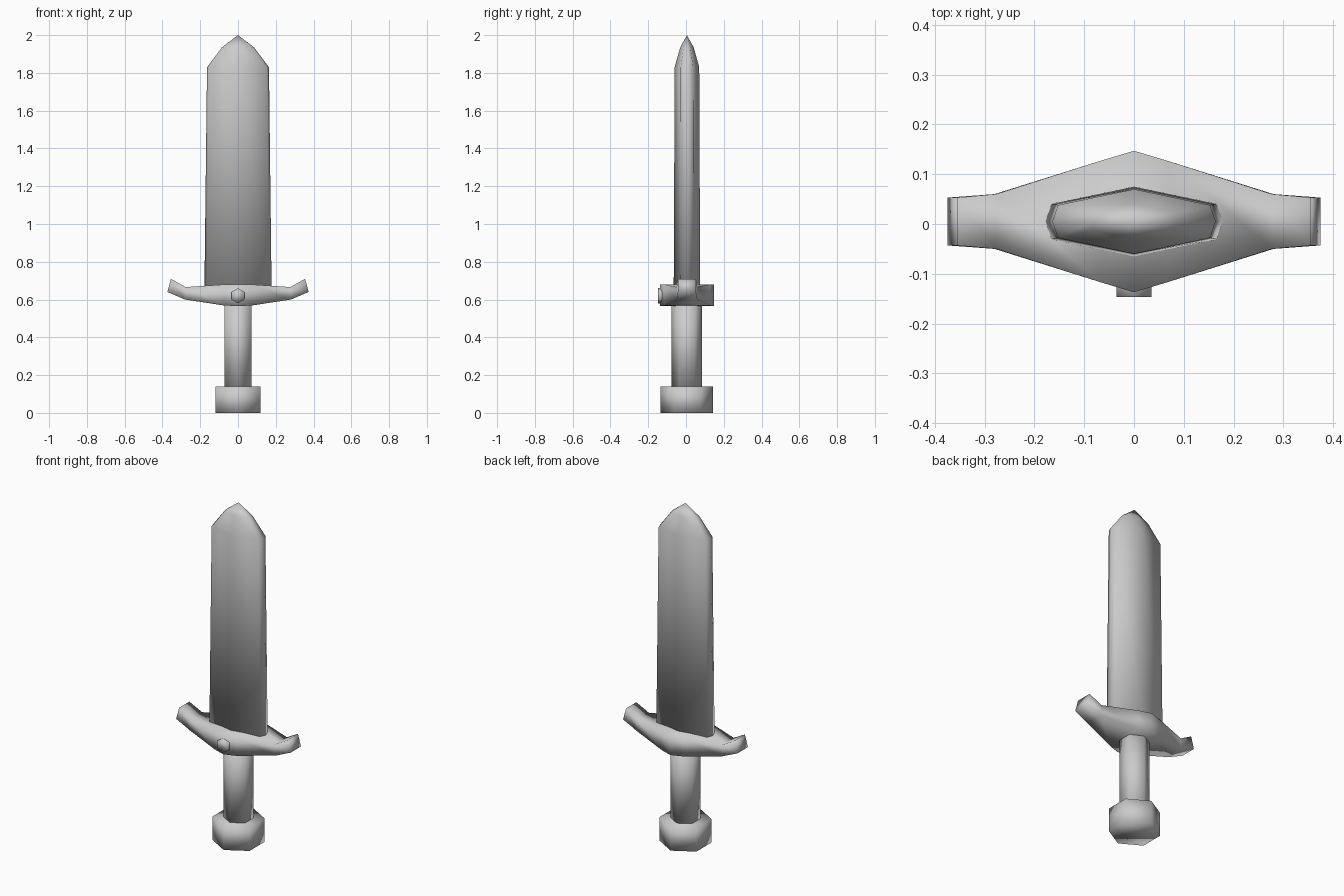
import bpy, bmesh, math

if "Cube" in bpy.data.objects:
    bpy.data.objects.remove(bpy.data.objects["Cube"])

CY = 0.005  # depth centre of the main body

steel = bpy.data.materials.new("plain_grey")
steel.diffuse_color = (0.6, 0.6, 0.6, 1)
steel.use_nodes = True
steel.node_tree.nodes["Principled BSDF"].inputs["Base Color"].default_value = steel.diffuse_color


def loft(name, rings, tip=None):
    """Skin equal-length rings of points, capped at both ends or closed to a tip."""
    bm = bmesh.new()
    loops = [[bm.verts.new(p) for p in ring] for ring in rings]
    n = len(loops[0])
    for a, b in zip(loops, loops[1:]):
        for i in range(n):
            j = (i + 1) % n
            bm.faces.new((a[i], a[j], b[j], b[i]))
    bm.faces.new(loops[0][::-1])
    if tip:
        t = bm.verts.new(tip)
        for i in range(n):
            bm.faces.new((loops[-1][i], loops[-1][(i + 1) % n], t))
    else:
        bm.faces.new(loops[-1])
    bmesh.ops.recalc_face_normals(bm, faces=bm.faces[:])
    mesh = bpy.data.meshes.new(name)
    bm.to_mesh(mesh)
    bm.free()
    mesh.materials.append(steel)
    mesh.shade_smooth()
    obj = bpy.data.objects.new(name, mesh)
    bpy.context.collection.objects.link(obj)
    return obj


def hexagon(radius):
    """Six points with corners on the second axis."""
    return [(radius * math.sin(k * math.pi / 3), radius * math.cos(k * math.pi / 3))
            for k in range(6)]


def hex_prism(name, radius, z0, z1):
    return loft(name, [[(x, y + CY, z) for x, y in hexagon(radius)] for z in (z0, z1)])


# Pommel and grip
hex_prism("pommel", 0.139, 0.0, 0.14)
hex_prism("grip", 0.081, 0.13, 0.60)

# Blade: ridged section with narrow bevelled edges, tapering to a point
section = [(0, 0.065), (0.93, 0.033), (1, 0), (0.93, -0.033),
           (0, -0.065), (-0.93, -0.033), (-1, 0), (-0.93, 0.033)]


def blade_ring(width, depth, z):
    return [(x * width, CY + y * depth, z) for x, y in section]


loft("blade", [blade_ring(0.178, 1.08, 0.64), blade_ring(0.164, 1.0, 1.83),
               blade_ring(0.085, 0.55, 1.935)], tip=(0, CY, 2.0))

# Crossguard: stations of (x bottom, x top, half depth, z bottom, z top)
half = [(0.07, 0.07, 0.121, 0.568, 0.68), (0.28, 0.277, 0.055, 0.60, 0.666),
        (0.374, 0.355, 0.048, 0.64, 0.71)]
stations = [(-a, -b, d, u, v) for a, b, d, u, v in reversed(half)]
stations += [(0, 0, 0.142, 0.566, 0.68)] + half
loft("crossguard", [[(xb, CY - d, zb), (xb, CY + d, zb), (xt, CY + d, zt), (xt, CY - d, zt)]
                    for xb, xt, d, zb, zt in stations])

# Stud on the front of the guard
loft("guard_stud", [[(x, y, 0.62 + z) for x, z in hexagon(0.04)] for y in (-0.147, -0.09)])
